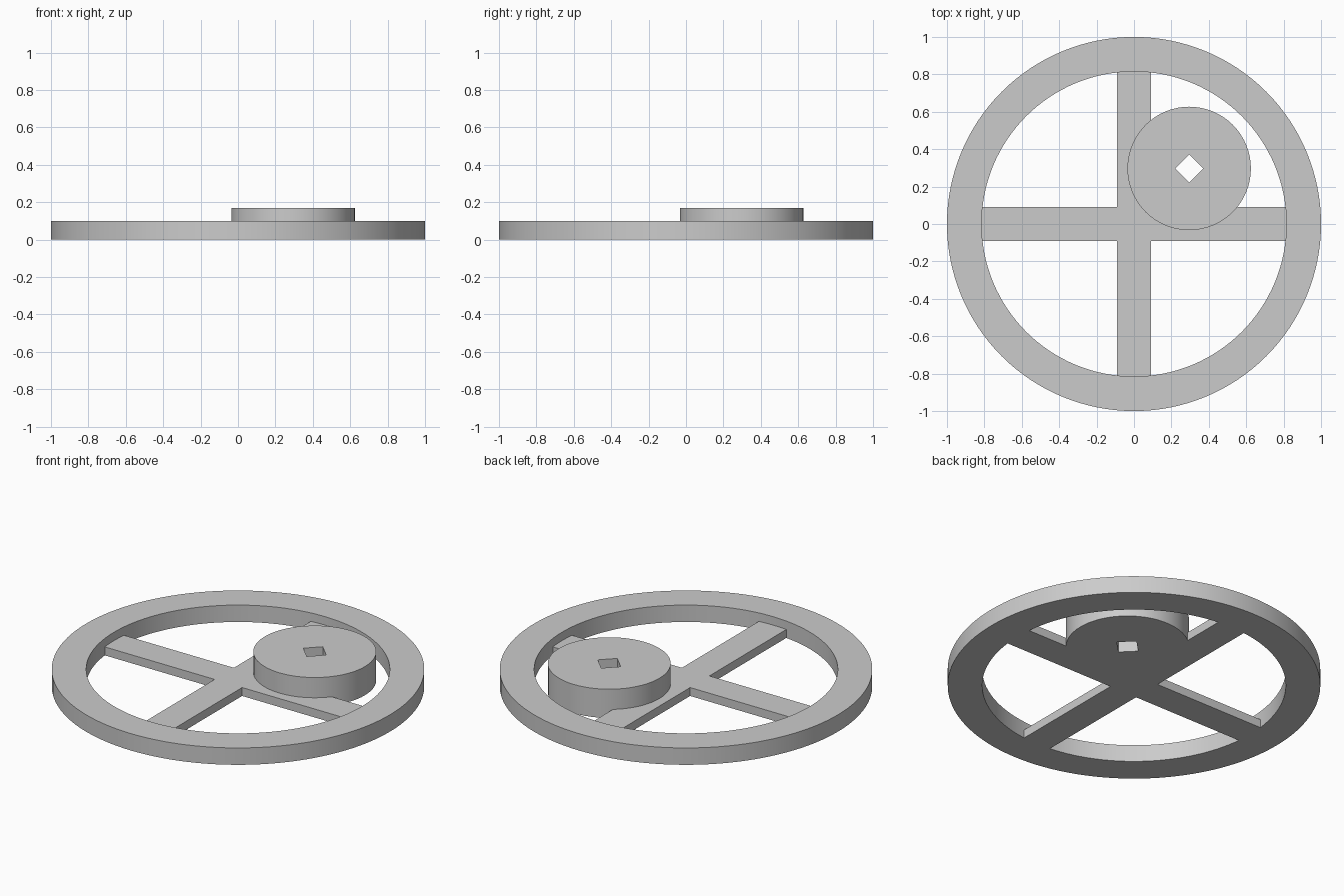
import bpy
import math
from math import cos, sin, pi

if "Cube" in bpy.data.objects:
    bpy.data.objects.remove(bpy.data.objects["Cube"], do_unlink=True)

# One plain grey for everything
GREY = (0.6, 0.6, 0.6, 1)
grey = bpy.data.materials.new("plain grey")
grey.use_nodes = True
grey.diffuse_color = GREY
grey.node_tree.nodes["Principled BSDF"].inputs["Base Color"].default_value = GREY


def make_object(name, verts, faces, location=(0, 0, 0)):
    mesh = bpy.data.meshes.new(name)
    mesh.from_pydata(verts, [], faces)
    mesh.materials.append(grey)
    obj = bpy.data.objects.new(name, mesh)
    obj.location = location
    bpy.context.collection.objects.link(obj)
    bpy.ops.object.select_all(action="DESELECT")
    obj.select_set(True)
    bpy.context.view_layer.objects.active = obj
    bpy.ops.object.shade_smooth_by_angle(angle=math.radians(30))
    return obj


def holed_disc(name, radius, hole_radius, height, segments, location=(0, 0, 0)):
    """Flat disc with a hole whose radius is a function of the angle."""
    verts, faces = [], []
    for i in range(segments):
        a = 2 * pi * i / segments
        h = hole_radius(a)
        for r, z in ((radius, 0), (radius, height), (h, height), (h, 0)):
            verts.append((r * cos(a), r * sin(a), z))
    for i in range(segments):
        j = (i + 1) % segments
        for k in range(4):
            m = (k + 1) % 4
            faces.append((4 * i + k, 4 * j + k, 4 * j + m, 4 * i + m))
    return make_object(name, verts, faces, location)


# Outer rim with a round opening
holed_disc("rim", 1.0, lambda a: 0.815, 0.10, 128)

# Off-centre hub with a diamond-shaped hole
holed_disc("offset_hub", 0.33,
           lambda a: 0.075 / (abs(cos(a)) + abs(sin(a))),
           0.17, 64, (0.295, 0.297, 0))

# Cross of four thin spokes as one solid, outlined by turning one arm
HALF, REACH, THICK = 0.09, 0.815, 0.05
outline = []
for turn in range(4):
    c, s = round(cos(turn * pi / 2)), round(sin(turn * pi / 2))
    for x, y in ((REACH, -HALF), (REACH, HALF), (HALF, HALF)):
        outline.append((x * c - y * s, x * s + y * c))
n = len(outline)
verts = [(x, y, z) for z in (0, THICK) for x, y in outline]
faces = [tuple(reversed(range(n))), tuple(range(n, 2 * n))]
faces += [(i, (i + 1) % n, n + (i + 1) % n, n + i) for i in range(n)]
make_object("cross_spokes", verts, faces)
